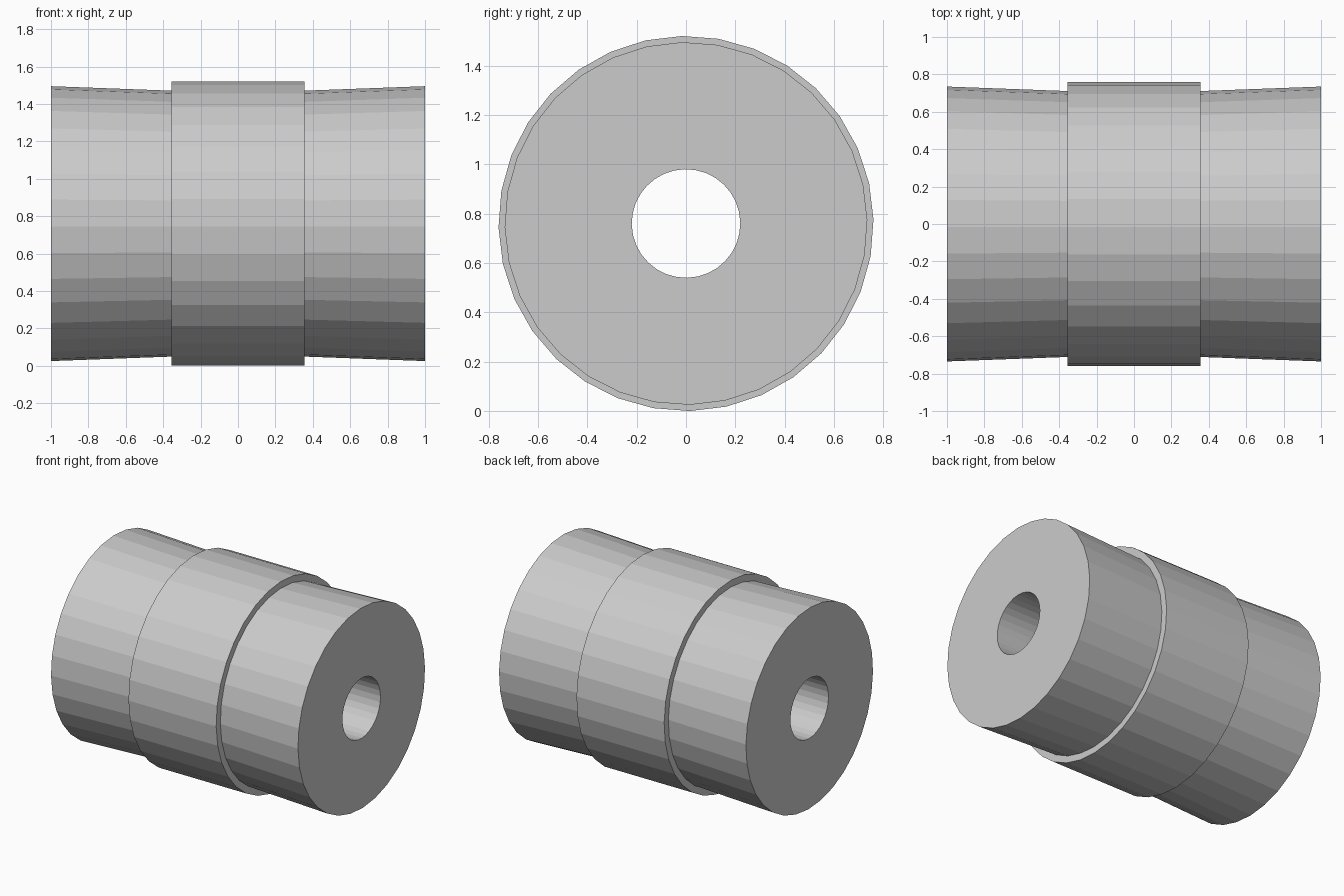
import bpy, bmesh
from math import sin, cos, radians, tau

if "Cube" in bpy.data.objects:
    bpy.data.objects.remove(bpy.data.objects["Cube"])

SIDES = 32
TILT = radians(1.2)      # slight roll of the facets about the axis
AXIS_Z = 0.76

# Closed half-section (x, radius): bore, flared ends, raised middle band
half = [(1.0, 0.22), (1.0, 0.735), (0.355, 0.711), (0.355, 0.76)]
profile = half + [(-x, r) for x, r in reversed(half)]

# Flat-faced roller turned around the x axis
bm = bmesh.new()
rings = []
for i in range(SIDES):
    a = TILT + tau * i / SIDES
    rings.append([bm.verts.new((x, r * cos(a), AXIS_Z + r * sin(a))) for x, r in profile])
n = len(profile)
for i in range(SIDES):
    p, q = rings[i], rings[(i + 1) % SIDES]
    for j in range(n):
        k = (j + 1) % n
        bm.faces.new((p[j], p[k], q[k], q[j]))
bmesh.ops.recalc_face_normals(bm, faces=bm.faces)

mesh = bpy.data.meshes.new("banded_roller")
bm.to_mesh(mesh)
bm.free()
bpy.context.collection.objects.link(bpy.data.objects.new("banded_roller", mesh))
